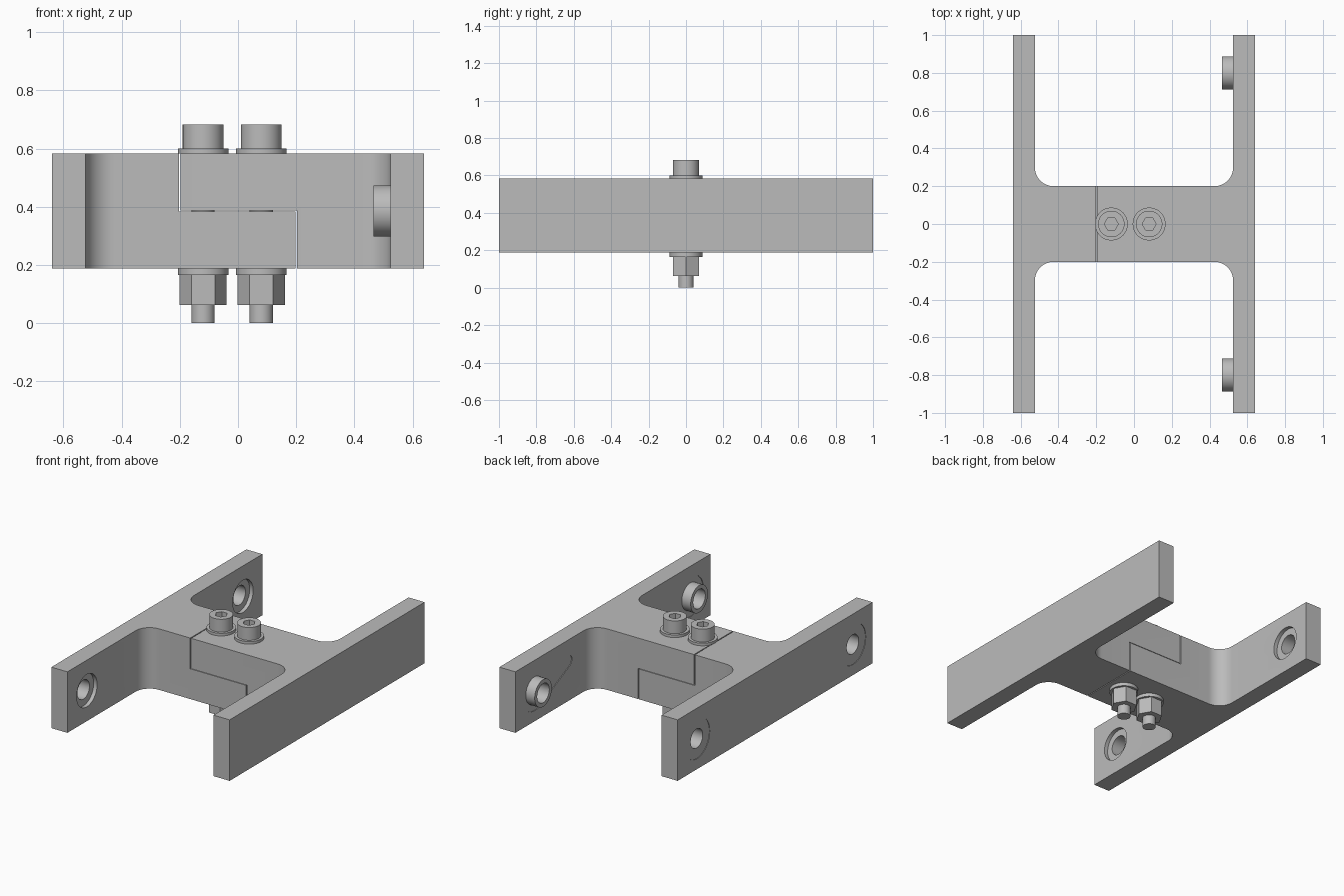
import bpy, bmesh
from math import cos, sin, pi, atan2, acos, hypot
from mathutils import Matrix, Vector

cube = bpy.data.objects.get("Cube")
if cube:
    bpy.data.objects.remove(cube, do_unlink=True)

GREY = bpy.data.materials.new("machined_grey")
GREY.use_nodes = True
colour = (0.5, 0.5, 0.5, 1)
GREY.diffuse_color = colour
GREY.node_tree.nodes["Principled BSDF"].inputs["Base Color"].default_value = colour

BOTTOM, MID, TOP = 0.187, 0.385, 0.583
OUT, INNER = 0.64, 0.525
GAP = 0.003


def finish(name, bm):
    bmesh.ops.recalc_face_normals(bm, faces=bm.faces)
    mesh = bpy.data.meshes.new(name)
    bm.to_mesh(mesh)
    bm.free()
    mesh.materials.append(GREY)
    obj = bpy.data.objects.new(name, mesh)
    bpy.context.collection.objects.link(obj)
    return obj


def smooth(obj):
    bpy.ops.object.select_all(action='DESELECT')
    obj.select_set(True)
    bpy.context.view_layer.objects.active = obj
    bpy.ops.object.shade_smooth_by_angle(angle=0.5)


def prism(name, points, offset):
    """Extrude a closed outline of 3D points along offset."""
    bm = bmesh.new()
    face = bm.faces.new([bm.verts.new(p) for p in points])
    made = bmesh.ops.extrude_face_region(bm, geom=[face])["geom"]
    bmesh.ops.translate(bm, vec=offset,
                        verts=[v for v in made if isinstance(v, bmesh.types.BMVert)])
    return finish(name, bm)


def rod_z(name, x, r, z0, z1, sides=48):
    pts = [(x + r * cos(2 * pi * i / sides), r * sin(2 * pi * i / sides), z0)
           for i in range(sides)]
    return prism(name, pts, Vector((0, 0, z1 - z0)))


def rod_x(name, y, r, x0, x1, sides=48):
    pts = [(x0, y + r * cos(2 * pi * i / sides), MID + r * sin(2 * pi * i / sides))
           for i in range(sides)]
    return prism(name, pts, Vector((x1 - x0, 0, 0)))


def boolean(obj, tool, operation='DIFFERENCE'):
    mod = obj.modifiers.new("cut", 'BOOLEAN')
    mod.operation, mod.solver, mod.object = operation, 'EXACT', tool
    bpy.ops.object.select_all(action='DESELECT')
    obj.select_set(True)
    bpy.context.view_layer.objects.active = obj
    bpy.ops.object.modifier_apply(modifier=mod.name)
    bpy.data.objects.remove(tool, do_unlink=True)


def bracket(name):
    """T-shaped half: side plate, filleted web and lower half-lap tongue."""
    r, steps = 0.1, 12
    fillet = [(-INNER + r - r * cos(t), 0.2 + r - r * sin(t))
              for t in (pi / 2 * i / steps for i in range(steps + 1))]
    side = [(-OUT, 1), (-INNER, 1)] + fillet + [(0.2 - GAP, 0.2)]
    outline = side + [(x, -y) for x, y in reversed(side)]
    body = prism(name, [(x, y, BOTTOM) for x, y in outline],
                 Vector((0, 0, TOP - BOTTOM)))
    lap = [(-0.2 - GAP, -0.3, MID - GAP / 2), (0.4, -0.3, MID - GAP / 2),
           (0.4, 0.3, MID - GAP / 2), (-0.2 - GAP, 0.3, MID - GAP / 2)]
    boolean(body, prism("lap_cutter", lap, Vector((0, 0, 0.4))))
    return body


def teardrop(s):
    """Cutter for the shallow pocket that tapers from a boss to the web."""
    big, small, dy, dz = 0.13, 0.04, -0.34, 0.06
    axis = atan2(dz, dy)
    spread = acos((big - small) / hypot(dy, dz))
    pts, n = [], 24
    for cy, cz, r, start, sweep in ((0, 0, big, axis + spread, 2 * pi - 2 * spread),
                                    (dy, dz, small, axis - spread, 2 * spread)):
        for i in range(n + 1):
            a = start + sweep * i / n
            pts.append((INNER - 0.02, s * (0.8 + cy + r * cos(a)),
                        MID + s * (cz + r * sin(a))))
    return prism("pocket_cutter", pts, Vector((0.024, 0, 0)))


# Two brackets, the second turned half way round the y axis
right_bracket = bracket("right_bracket")
left_bracket = bracket("left_bracket")
turn = (Matrix.Translation((0, 0, MID)) @ Matrix.Rotation(pi, 4, 'Y')
        @ Matrix.Translation((0, 0, -MID)))
left_bracket.data.transform(turn)

for s in (1, -1):
    y = 0.8 * s
    # Through hole, inner counterbore and shallow outer spot face
    boolean(right_bracket, rod_x("hole_cutter", y, 0.062, -0.7, -0.5))
    boolean(right_bracket, rod_x("counterbore_cutter", y, 0.105, -INNER - 0.025, -0.5))
    boolean(right_bracket, rod_x("spot_cutter", y, 0.13, -0.7, -OUT + 0.003))
    # Pocket, blind hole and hollow boss
    boolean(left_bracket, teardrop(s))
    boolean(left_bracket, rod_x("blind_cutter", y, 0.062, 0.5, 0.6))
    boss = rod_x("rear_boss" if s > 0 else "front_boss", y, 0.088, 0.465, INNER + 0.006)
    boolean(boss, rod_x("bore_cutter", y, 0.062, 0.4, 0.6))
    smooth(boss)
smooth(right_bracket)
smooth(left_bracket)

# Two clamping bolts with washers and nuts
for x, tag in ((-0.12, "right"), (0.08, "left")):
    head = rod_z(tag + "_bolt_head", x, 0.07, 0.6, 0.683)
    boolean(head, rod_z("socket_cutter", x, 0.037, 0.64, 0.75, 6))
    parts = [head,
             rod_z(tag + "_top_washer", x, 0.087, TOP, 0.6),
             rod_z(tag + "_bolt_shank", x, 0.04, 0, 0.61),
             rod_z(tag + "_bottom_washer", x, 0.087, 0.165, BOTTOM),
             rod_z(tag + "_nut", x, 0.081, 0.062, 0.165, 6)]
    for part in parts:
        smooth(part)
